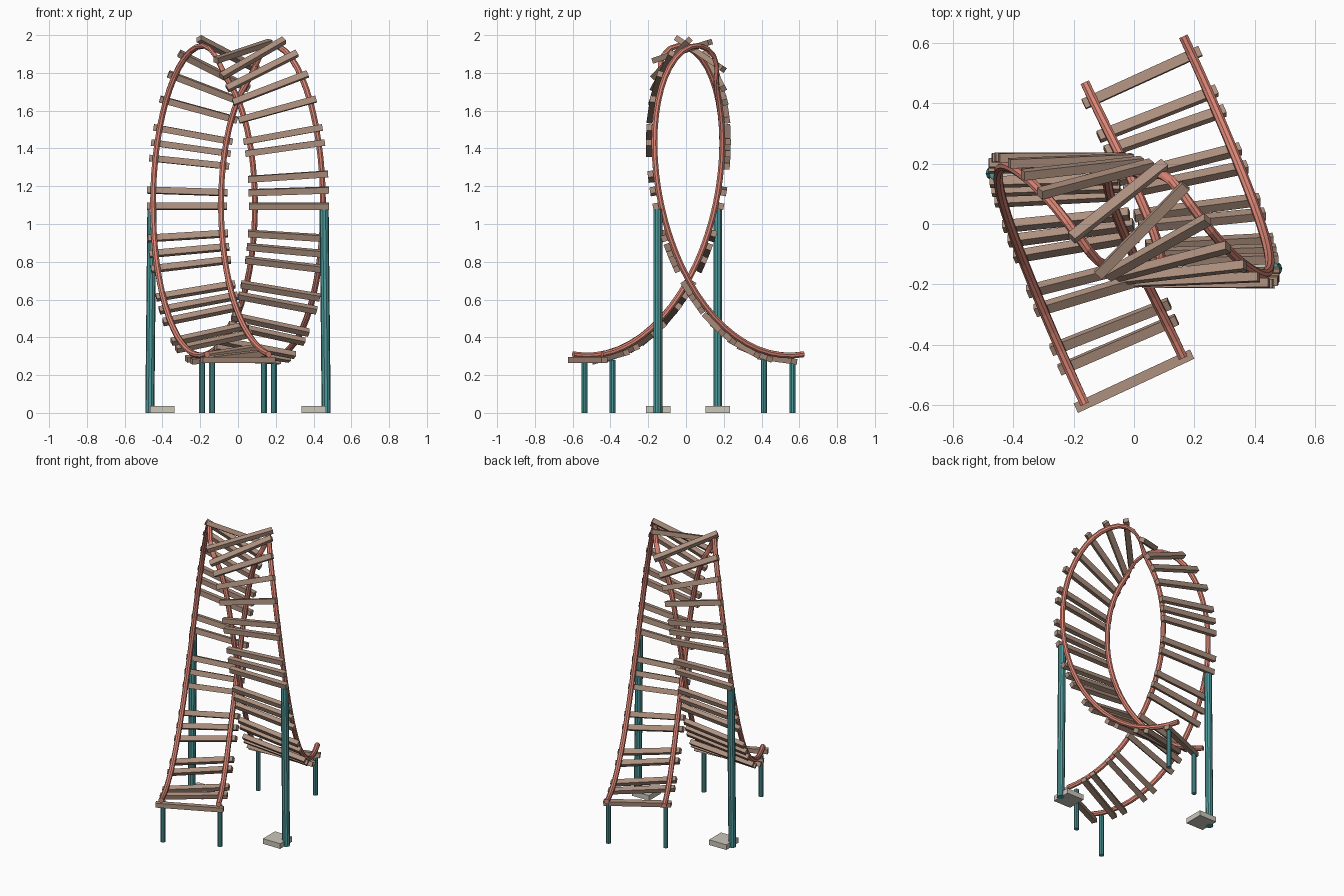
import bpy, bmesh, math
from mathutils import Vector, Matrix

if "Cube" in bpy.data.objects:
    bpy.data.objects.remove(bpy.data.objects["Cube"])

N = 64          # path steps
GAUGE = 0.18    # half distance between rails


def material(name, rgb):
    m = bpy.data.materials.new(name)
    m.diffuse_color = (*rgb, 1)
    m.use_nodes = True
    m.node_tree.nodes["Principled BSDF"].inputs["Base Color"].default_value = m.diffuse_color
    return m


RED = material("rail_red", (0.72, 0.24, 0.18))
WOOD = material("tie_wood", (0.42, 0.28, 0.21))
TEAL = material("support_teal", (0.08, 0.33, 0.34))
STONE = material("footing_stone", (0.60, 0.57, 0.50))


def finish(name, bm, mat):
    bmesh.ops.recalc_face_normals(bm, faces=bm.faces)
    me = bpy.data.meshes.new(name)
    bm.to_mesh(me)
    bm.free()
    me.materials.append(mat)
    ob = bpy.data.objects.new(name, me)
    bpy.context.collection.objects.link(ob)
    return ob


# Track centre line and its frame: point, tangent, side, inward normal
def frame(k):
    a = 2 * math.pi * k / N
    p = Vector((-0.27 * math.sin(a),
                0.0125 - 0.533 * (1 - a / math.pi) + 0.41 * math.sin(a),
                1.10 - 0.79 * math.cos(a)))
    t = Vector((-0.27 * math.cos(a),
                0.533 / math.pi + 0.41 * math.cos(a),
                0.79 * math.sin(a))).normalized()
    s = Vector((1, 0, 0))
    s = (s - t * s.dot(t)).normalized()
    return p, t, s, s.cross(t)


# Rails: eight-sided tubes swept along the frames
def rail(name, side, r=0.0165, sides=8):
    bm = bmesh.new()
    rings = []
    for k in range(N + 1):
        p, t, s, n = frame(k)
        c = p + s * side * GAUGE
        rings.append([bm.verts.new(c + r * (s * math.cos(b) + n * math.sin(b)))
                      for b in [2 * math.pi * (i + 0.5) / sides for i in range(sides)]])
    for a, b in zip(rings, rings[1:]):
        for i in range(sides):
            j = (i + 1) % sides
            bm.faces.new((a[i], a[j], b[j], b[i]))
    bm.faces.new(rings[0])
    bm.faces.new(rings[-1])
    finish(name, bm, RED)


rail("left_rail", -1)
rail("right_rail", 1)

# Wooden ties on the outside of the loop, at selected path steps
TIES = [0, 2, 3, 5, 6, 8, 9, 10, 12, 13, 14, 16, 17, 19, 20, 21, 23, 25, 27, 30,
        33, 35, 37, 39, 41, 43, 44, 46, 47, 48, 50, 51, 52, 54, 55, 57, 58, 60, 61, 63]
bm = bmesh.new()
for k in TIES:
    p, t, s, n = frame(k)
    m = Matrix((s, t, n)).transposed().to_4x4()
    m.translation = p - n * 0.03
    bmesh.ops.create_cube(bm, size=1, matrix=m @ Matrix.Diagonal((0.425, 0.034, 0.03, 1)))
finish("wooden_ties", bm, WOOD)


# Round support between two points
def post(name, a, b, r):
    a, b = Vector(a), Vector(b)
    d = b - a
    m = Matrix.Translation((a + b) / 2) @ d.to_track_quat('Z', 'Y').to_matrix().to_4x4()
    bm = bmesh.new()
    bmesh.ops.create_cone(bm, cap_ends=True, segments=10, radius1=r, radius2=r,
                          depth=d.length, matrix=m)
    finish(name, bm, TEAL)


# Short legs under both ends of the track
for k, end in ((1, "entry"), (N - 1, "exit")):
    p, t, s, n = frame(k)
    for side, label in ((-1, "left"), (1, "right")):
        c = p + s * side * GAUGE
        post(f"{end}_{label}_leg", (c.x, c.y, 0), (c.x, c.y, 0.28), 0.016)

# Tall columns beside the loop, with stone footings
for side, label in ((-1, "left"), (1, "right")):
    y = 0.01 - side * 0.158
    post(f"{label}_column", (side * 0.467, y, 0), (side * 0.456, y, 1.08), 0.024)
    bm = bmesh.new()
    bmesh.ops.create_cube(bm, size=1, matrix=Matrix.Translation((side * 0.402, y, 0.018))
                          @ Matrix.Diagonal((0.13, 0.13, 0.035, 1)))
    finish(f"{label}_footing", bm, STONE)
